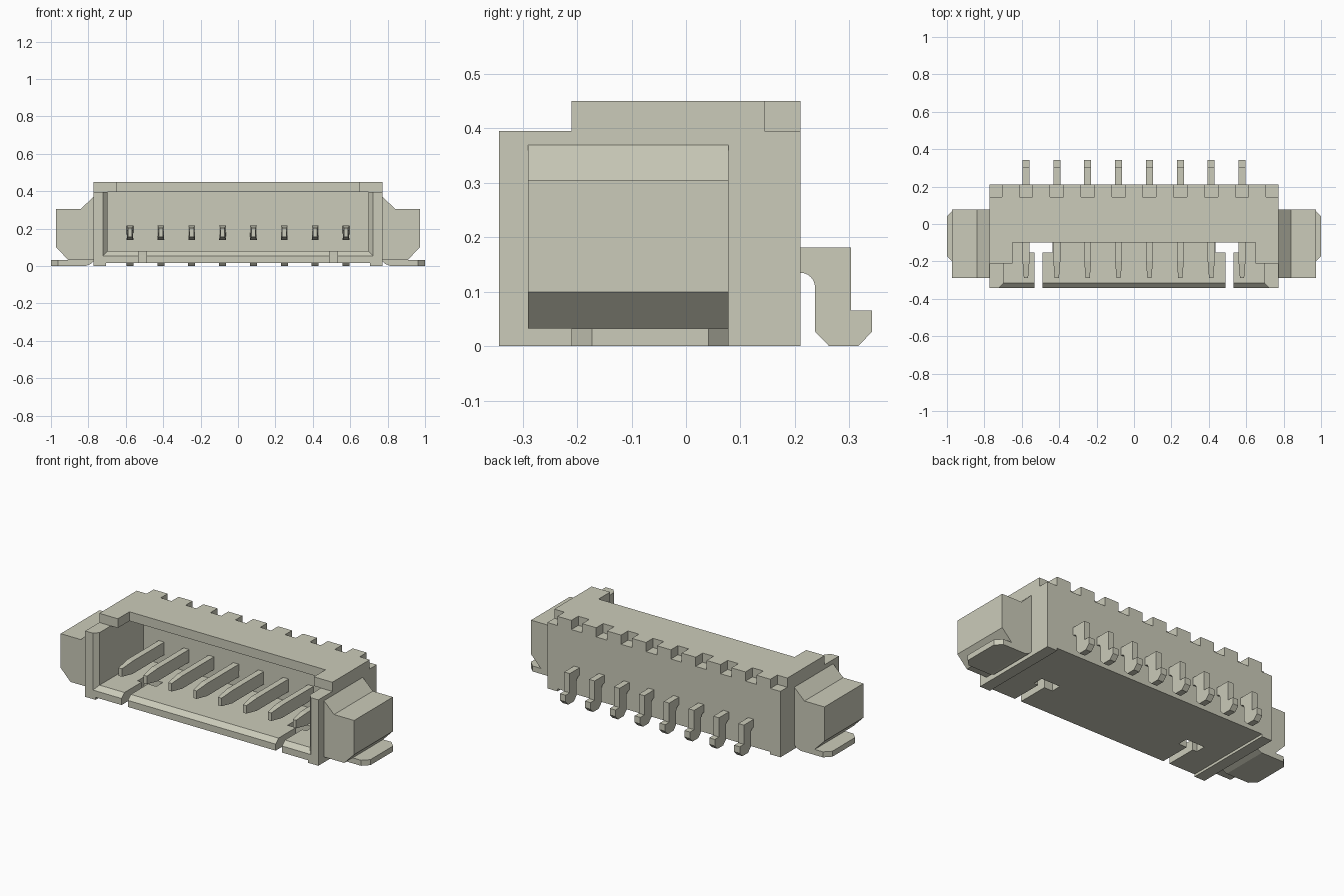
import bpy, bmesh, math

cube = bpy.data.objects.get("Cube")
if cube:
    bpy.data.objects.remove(cube, do_unlink=True)

mat = bpy.data.materials.new("warm_light_grey")
mat.use_nodes = True
COLOUR = (0.60, 0.60, 0.49, 1)
mat.diffuse_color = COLOUR
mat.node_tree.nodes["Principled BSDF"].inputs["Base Color"].default_value = COLOUR


def prism(name, outline, lo, hi, axis, tweak=None):
    """Extrude a 2D outline along x (outline is y,z) or y (outline is x,z)."""
    bm = bmesh.new()
    place = (lambda p, d: (d, p[0], p[1])) if axis == "x" else (lambda p, d: (p[0], d, p[1]))
    a = [bm.verts.new(place(p, lo)) for p in outline]
    b = [bm.verts.new(place(p, hi)) for p in outline]
    bm.faces.new(a)
    bm.faces.new(b)
    for i in range(len(a)):
        j = (i + 1) % len(a)
        bm.faces.new((a[i], a[j], b[j], b[i]))
    if tweak:
        tweak(bm)
    bmesh.ops.recalc_face_normals(bm, faces=bm.faces)
    mesh = bpy.data.meshes.new(name)
    bm.to_mesh(mesh)
    bm.free()
    mesh.materials.append(mat)
    ob = bpy.data.objects.new(name, mesh)
    bpy.context.collection.objects.link(ob)
    return ob


def box(name, x0, x1, y0, y1, z0, z1):
    return prism(name, [(y0, z0), (y1, z0), (y1, z1), (y0, z1)], x0, x1, "x")


def cut(target, cutter):
    cutter.hide_render = True
    mod = target.modifiers.new("cut", "BOOLEAN")
    mod.operation, mod.solver, mod.object = "DIFFERENCE", "EXACT", cutter
    bpy.context.view_layer.objects.active = target
    bpy.ops.object.modifier_apply(modifier=mod.name)
    bpy.data.objects.remove(cutter, do_unlink=True)


PITCH = 0.165
pin_x = [(i - 3.5) * PITCH for i in range(8)]

# Housing: stepped block, hollowed out from the front
housing = prism("housing", [(-0.343, 0), (0.21, 0), (0.21, 0.45), (-0.21, 0.45),
                            (-0.21, 0.395), (-0.343, 0.395)], -0.773, 0.773, "x")
cut(housing, box("cavity", -0.697, 0.697, -0.5, 0.10, 0.08, 0.395))
cut(housing, box("open_mouth", -0.697, 0.697, -0.5, -0.21, 0.08, 0.5))
cut(housing, box("roof_window", -0.65, 0.65, -0.5, -0.10, 0.2, 0.5))
cut(housing, box("underside", -0.705, 0.705, -0.5, 0.5, -0.1, 0.015))


# Chamfer round the mouth: a block that narrows towards the back
def narrow(bm):
    for v in bm.verts:
        if v.co.y > -0.33:
            v.co.x = math.copysign(0.685, v.co.x)
            if v.co.z < 0.2:
                v.co.z = 0.092


cut(housing, prism("mouth_chamfer", [(-0.735, 0.042), (0.735, 0.042), (0.735, 0.5), (-0.735, 0.5)],
                   -0.356, -0.303, "y", narrow))

# T-shaped latch slots in the floor
for s in (-1, 1):
    for a, b, y0, y1 in ((0.49, 0.532, -0.5, -0.12), (0.435, 0.56, -0.152, -0.09)):
        x0, x1 = sorted((s * a, s * b))
        cut(housing, box("latch_slot", x0, x1, y0, y1, -0.1, 0.2))

# Row of notches along the rear top edge
for i in range(10):
    x = (i - 4.5) * PITCH
    cut(housing, box("rear_notch", x - 0.036, x + 0.036, 0.144, 0.3, 0.395, 0.5))

# Contact pins: tapered blade inside, bent foot behind
arc = [(0.21 + 0.027 * math.sin(t), 0.108 + 0.027 * math.cos(t))
       for t in (math.radians(a) for a in range(0, 91, 15))]
pin_outline = [(-0.29, 0.155), (-0.20, 0.14), (0.15, 0.14), (0.15, 0.135)] + arc + [
    (0.237, 0.027), (0.263, 0), (0.316, 0), (0.342, 0.027), (0.342, 0.066), (0.303, 0.066),
    (0.303, 0.181), (0.15, 0.181), (0.15, 0.216), (-0.20, 0.216), (-0.29, 0.203)]


def taper_tip(bm):
    for v in bm.verts:
        if v.co.y < -0.25:
            v.co.x *= 0.6


for i, x in enumerate(pin_x):
    pin = prism(f"contact_pin_{i + 1}", pin_outline, -0.0185, 0.0185, "x", taper_tip)
    pin.location.x = x


# Side lugs with a flat solder tab below
def clip_corners(bm):
    ends = [e for e in bm.edges if all(v.co.x * v.co.x > 0.99 for v in e.verts)
            and abs(e.verts[0].co.z - e.verts[1].co.z) > 0.01]
    bmesh.ops.bevel(bm, geom=ends, offset=0.037, segments=1, affect="EDGES")


for s, side in ((1, "left"), (-1, "right")):
    lug = [(0.76, 0.033), (0.908, 0.033), (0.973, 0.10), (0.973, 0.305), (0.84, 0.305),
           (0.773, 0.37), (0.76, 0.37)]
    prism(f"{side}_lug", [(s * x, z) for x, z in lug], -0.29, 0.078, "y")
    tab = [(0.80, 0.006), (0.815, 0), (1.0, 0), (1.0, 0.033), (0.765, 0.033), (0.785, 0.012)]
    prism(f"{side}_solder_tab", [(s * x, z) for x, z in tab], -0.21, 0.078, "y", clip_corners)
